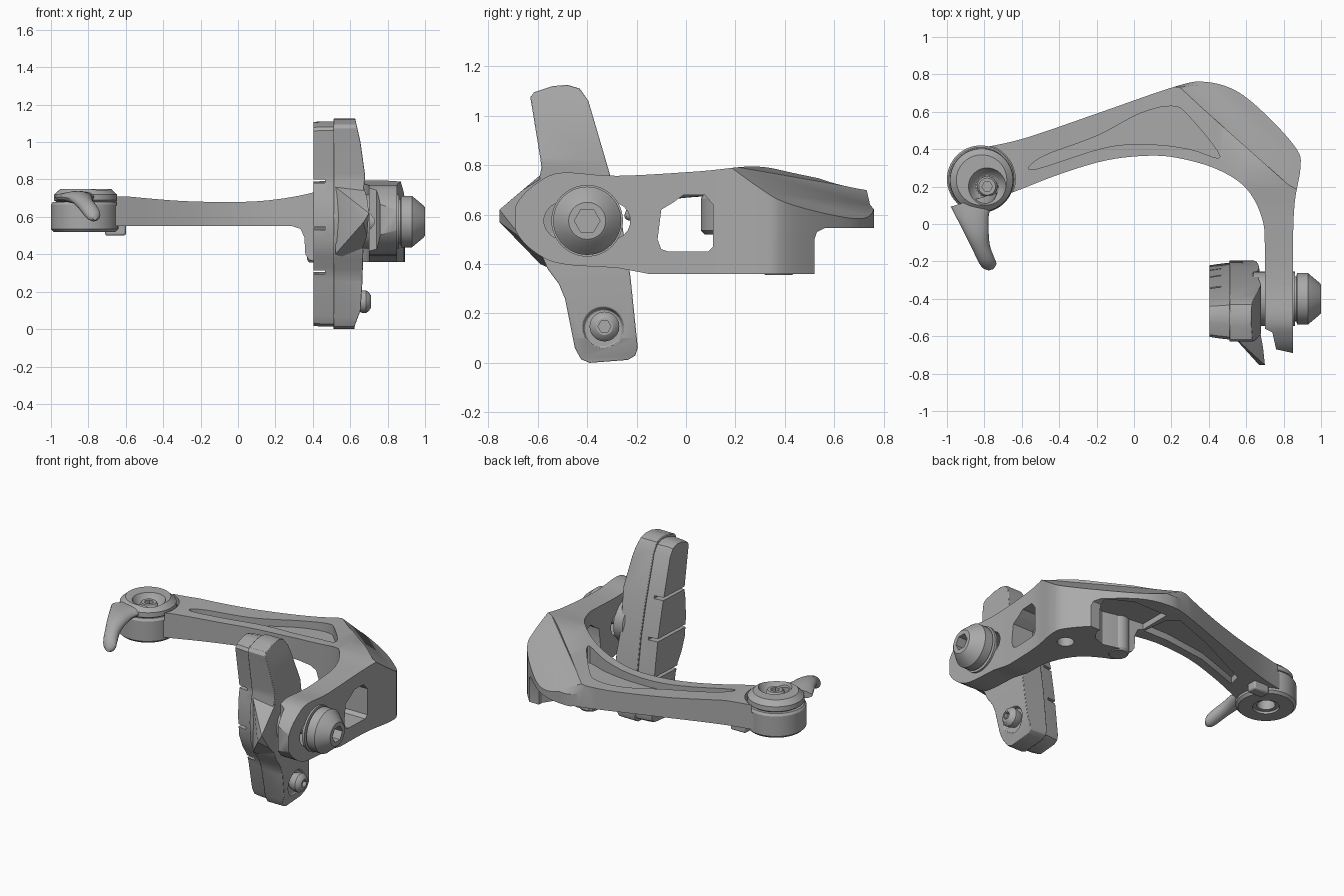
import bpy, bmesh, math
from mathutils import Vector

if "Cube" in bpy.data.objects:
    bpy.data.objects.remove(bpy.data.objects["Cube"])

grey = bpy.data.materials.new("satin_grey")
grey.diffuse_color = (0.40, 0.40, 0.40, 1)
grey.use_nodes = True
grey.node_tree.nodes["Principled BSDF"].inputs["Base Color"].default_value = grey.diffuse_color


def finish(name, bm):
    bmesh.ops.recalc_face_normals(bm, faces=bm.faces)
    me = bpy.data.meshes.new(name)
    bm.to_mesh(me)
    bm.free()
    me.materials.append(grey)
    ob = bpy.data.objects.new(name, me)
    bpy.context.collection.objects.link(ob)
    return ob


def loft(name, rings):
    """Skin equal-length closed rings and cap both ends."""
    bm = bmesh.new()
    vs = [[bm.verts.new(p) for p in r] for r in rings]
    n = len(vs[0])
    for a, b in zip(vs, vs[1:]):
        for i in range(n):
            j = (i + 1) % n
            bm.faces.new((a[i], a[j], b[j], b[i]))
    bm.faces.new(vs[0])
    bm.faces.new(vs[-1])
    return finish(name, bm)


def place(a, b, h, axis):
    return Vector({'x': (h, a, b), 'y': (a, h, b), 'z': (a, b, h)}[axis])


def prism(name, pts, axis, lo, hi):
    return loft(name, [[place(a, b, h, axis) for a, b in pts] for h in (lo, hi)])


def lathe(name, prof, axis, centre, seg=40):
    ca, cb = centre
    ang = [2 * math.pi * i / seg for i in range(seg)]
    return loft(name, [[place(ca + r * math.cos(t), cb + r * math.sin(t), h, axis)
                        for t in ang] for r, h in prof])


def hull(name, pts):
    bm = bmesh.new()
    for p in pts:
        bm.verts.new(p)
    bmesh.ops.convex_hull(bm, input=bm.verts)
    return finish(name, bm)


def spline(pts, n=5, closed=False):
    """Catmull-Rom curve through the points."""
    P = [Vector(p) for p in pts]
    m = len(P)
    get = (lambda i: P[i % m]) if closed else (lambda i: P[max(0, min(m - 1, i))])
    out = []
    for i in range(m if closed else m - 1):
        a, b, c, d = (get(i + k) for k in (-1, 0, 1, 2))
        for k in range(n):
            t = k / n
            out.append(0.5 * (2 * b + (c - a) * t + (2 * a - 5 * b + 4 * c - d) * t * t
                              + (3 * b - a - 3 * c + d) * t ** 3))
    return out if closed else out + [P[-1]]


def boolean(ob, tool, op='DIFFERENCE'):
    m = ob.modifiers.new("cut", 'BOOLEAN')
    m.object, m.operation, m.solver = tool, op, 'EXACT'
    bpy.context.view_layer.objects.active = ob
    bpy.ops.object.modifier_apply(modifier=m.name)
    bpy.data.objects.remove(tool)


def bevel(ob, w, seg=2):
    m = ob.modifiers.new("round", 'BEVEL')
    m.width, m.segments, m.limit_method, m.angle_limit = w, seg, 'ANGLE', math.radians(40)


# Caliper arm: plan shape, limited by its front and side profiles
outer = spline([(-.80, .41), (-.58, .46), (-.2, .59), (.22, .735), (.38, .76), (.55, .71),
                (.72, .57), (.87, .40), (.89, .30), (.86, .12), (.85, -.1), (.85, -.45)])
inner = spline([(.70, -.56), (.70, -.15), (.685, .03), (.60, .19), (.45, .29), (.25, .35),
                (.08, .365), (-.15, .34), (-.4, .265), (-.62, .18), (-.78, .12)])
arm = prism("caliper_arm", outer + [Vector(p) for p in
            ((.85, -.69), (.76, -.67), (.74, -.58))] + inner, 'z', .2, 1)
front = spline([(.75, .84), (.6, .795), (.4, .73), (.2, .693), (0, .68), (-.3, .685), (-.6, .71)])
front = [Vector((1.1, .85))] + front + [Vector(p) for p in (
    (-1.1, .71), (-1.1, .55), (.29, .55), (.335, .535), (.355, .49), (.36, .40), (.38, .37),
    (.42, .36), (1.1, .36))]
boolean(arm, prism("front_limit", front, 'y', -1.2, 1.2), 'INTERSECT')
side = spline([(-.28, .385), (-.5, .40), (-.60, .44), (-.675, .51), (-.70, .585), (-.675, .66),
               (-.60, .73), (-.50, .77), (-.28, .757), (.05, .775), (.28, .795), (.45, .765),
               (.73, .705)])
side += [Vector(p) for p in ((.745, .64), (.77, .61), (.77, .545), (.56, .545), (.53, .53),
                             (.52, .50), (.52, .36), (-.15, .36))]
boolean(arm, prism("side_limit", side, 'x', -1.2, 1.2), 'INTERSECT')

# Sloping facet on the outer shoulder
A, B, out = Vector((.03, .918, .668)), Vector((1.07, -.008, .83)), Vector((.4, .45, -.46))
base = [A, B, A + out, B + out]
boolean(arm, hull("facet_cutter", base + [Vector((p.x, p.y, 1.3)) for p in base]))

# Pockets above and below the long arm, and under the shoulder
top_pocket = spline([(-.54, .29), (-.49, .36), (-.2, .47), (.03, .59), (.2, .63), (.29, .58),
                     (.46, .36), (.3, .40), (.1, .425), (-.15, .41)], 5, True)
boolean(arm, prism("top_pocket_cutter", top_pocket, 'z', .635, 1))
low_pocket = [(-.52, .28), (-.5, .36), (-.1, .55), (.2, .66), (.26, .6), (.28, .43), (.1, .43), (-.2, .39)]
boolean(arm, prism("low_pocket_cutter", low_pocket, 'z', .3, .595))
under = [(.30, .66), (.30, .44), (.50, .42), (.58, .40), (.66, .43), (.70, .49), (.70, .58), (.55, .66)]
boolean(arm, prism("shoulder_pocket_cutter", under, 'z', .2, .585))

# Side window, bolt slot, pivot hole and hub clearance
window = [(-.115, .50), (-.10, .46), (-.07, .45), (.09, .45), (.11, .47), (.11, .64), (.075, .68),
          (-.01, .68), (-.05, .65), (-.10, .62)]
boolean(arm, prism("window_cutter", window, 'x', .5, 1.1))
slot = [(yc + .075 * math.cos(a), .575 + .075 * math.sin(a))
        for yc, s in ((-.30, -90), (-.50, 90))
        for a in [math.radians(s + 20 * k) for k in range(10)]]
boolean(arm, prism("slot_cutter", slot, 'x', .5, 1.1))
boolean(arm, lathe("pivot_cutter", [(.05, .2), (.05, .60)], 'z', (.765, .28)))
boolean(arm, lathe("hub_clearance", [(.185, .66), (.185, 1)], 'z', (-.82, .24)))

# Spring pin under the shoulder
lathe("spring_pin", [(.055, .355), (.065, .37), (.065, .6)], 'z', (.435, .375))

# Cable hub at the arm end
hub = lathe("cable_hub", [(.165, .52), (.18, .535), (.18, .665), (.17, .68)], 'z', (-.82, .24), 56)
boolean(hub, lathe("hub_hole", [(.08, .4), (.08, .535), (.055, .535), (.055, .60)], 'z', (-.82, .24)))
tab = prism("stop_tab", [(-.71, .33), (-.60, .33), (-.60, .40), (-.71, .40)], 'z', .50, .58)
bevel(tab, .01)

# Release lever: disc with dished seat, and a drooping finger
disc = lathe("lever_disc", [(.15, .675), (.17, .69), (.168, .72), (.135, .75)], 'z', (-.815, .235), 56)
boolean(disc, lathe("seat_cutter", [(.06, .69), (.075, .70), (.105, .76)], 'z', (-.785, .20)))
fasten = lathe("lever_bolt", [(.055, .68), (.055, .72), (.045, .735)], 'z', (-.785, .20))
boolean(fasten, lathe("lever_socket", [(.028, .705), (.028, .8)], 'z', (-.785, .20), 6))
stations = spline([(-.855, .13, .705, .125, .03), (-.855, .03, .705, .08, .034),
                   (-.835, -.06, .695, .058, .036), (-.815, -.13, .668, .045, .04),
                   (-.79, -.19, .635, .042, .042), (-.772, -.225, .61, .036, .034),
                   (-.765, -.245, .595, .012, .012)], 4)
loft("lever_finger", [[Vector((s[0] + s[3] * math.cos(t), s[1] + .3 * s[3] * math.cos(t),
                               s[2] + s[4] * math.sin(t)))
                      for t in [2 * math.pi * k / 20 for k in range(20)]] for s in stations])

# Pad holder: tilted shoe outline with a waisted back
shoe = [(-.63, 1.075), (-.615, 1.095), (-.54, 1.12), (-.48, 1.125), (-.43, 1.11), (-.395, 1.06),
        (-.31, .77), (-.26, .57), (-.225, .35), (-.195, .06), (-.205, .03), (-.235, .012),
        (-.39, .0), (-.425, .015), (-.45, .06), (-.49, .26), (-.515, .32), (-.56, .38),
        (-.60, .47), (-.61, .60), (-.60, .72), (-.585, .79), (-.59, .83)]
holder = prism("pad_holder", shoe, 'x', .51, .75)
back = [(.45, -.1), (.61, -.1), (.625, .02), (.655, .10), (.665, .25), (.67, .42), (.655, .57),
        (.67, .72), (.68, .82), (.655, 1.0), (.63, 1.11), (.61, 1.2), (.45, 1.2)]
boolean(holder, prism("back_limit", back, 'y', -1, 0), 'INTERSECT')
boolean(holder, lathe("screw_recess", [(.075, .635), (.10, .70)], 'x', (-.335, .14)))
bevel(holder, .012)

# Guide wing on the holder's leading side
hull("guide_wing", [(.52, -.59, .40), (.52, -.59, .76), (.64, -.5, .36), (.66, -.5, .80),
                    (.67, -.755, .57), (.70, -.755, .62), (.69, -.66, .50), (.69, -.66, .70)])

# Rubber pad, narrowing toward the rim, with wear slots
cy, cz = -.41, .56


def scaled(x, sy, sz):
    lean = [(y - cy + .17 * (z - cz), z) for y, z in shoe]
    return [Vector((x, cy + d * sy - .17 * (z - cz) * sz, cz + (z - cz) * sz)) for d, z in lean]


pad = loft("rubber_pad", [scaled(.515, .93, .975), scaled(.44, .86, .975), scaled(.403, .82, .968)])
for z in (.80, .55, .31):
    boolean(pad, prism("slot_tool", [(-.8, z - .028), (-.8, z - .010), (0, z + .022), (0, z + .004)],
                       'x', .3, .465))

# Pad retaining screw
screw = lathe("pad_screw", [(.045, .62), (.06, .665), (.06, .685), (.05, .70), (.034, .71)],
              'x', (-.33, .147))
boolean(screw, lathe("screw_socket", [(.026, .685), (.026, .8)], 'x', (-.33, .147), 6))

# Clamp bolt with washers
axis = (-.40, .575)
lathe("inner_washer", [(.12, .62), (.145, .64), (.145, .705)], 'x', axis, 48)
lathe("bolt_shank", [(.06, .60), (.06, .90)], 'x', axis)
lathe("outer_washer", [(.145, .845), (.145, .862)], 'x', axis, 48)
bolt = lathe("clamp_bolt", [(.12, .855), (.12, .868), (.138, .872), (.138, .93), (.125, .945),
                            (.085, .993), (.075, 1.0)], 'x', axis, 48)
boolean(bolt, lathe("bolt_socket", [(.052, .94), (.052, 1.1)], 'x', axis, 6))

# Smooth curved faces, keep edges crisp
bpy.ops.object.select_all(action='DESELECT')
for ob in bpy.context.scene.objects:
    ob.select_set(True)
bpy.context.view_layer.objects.active = arm
bpy.ops.object.shade_smooth_by_angle(angle=math.radians(30))
